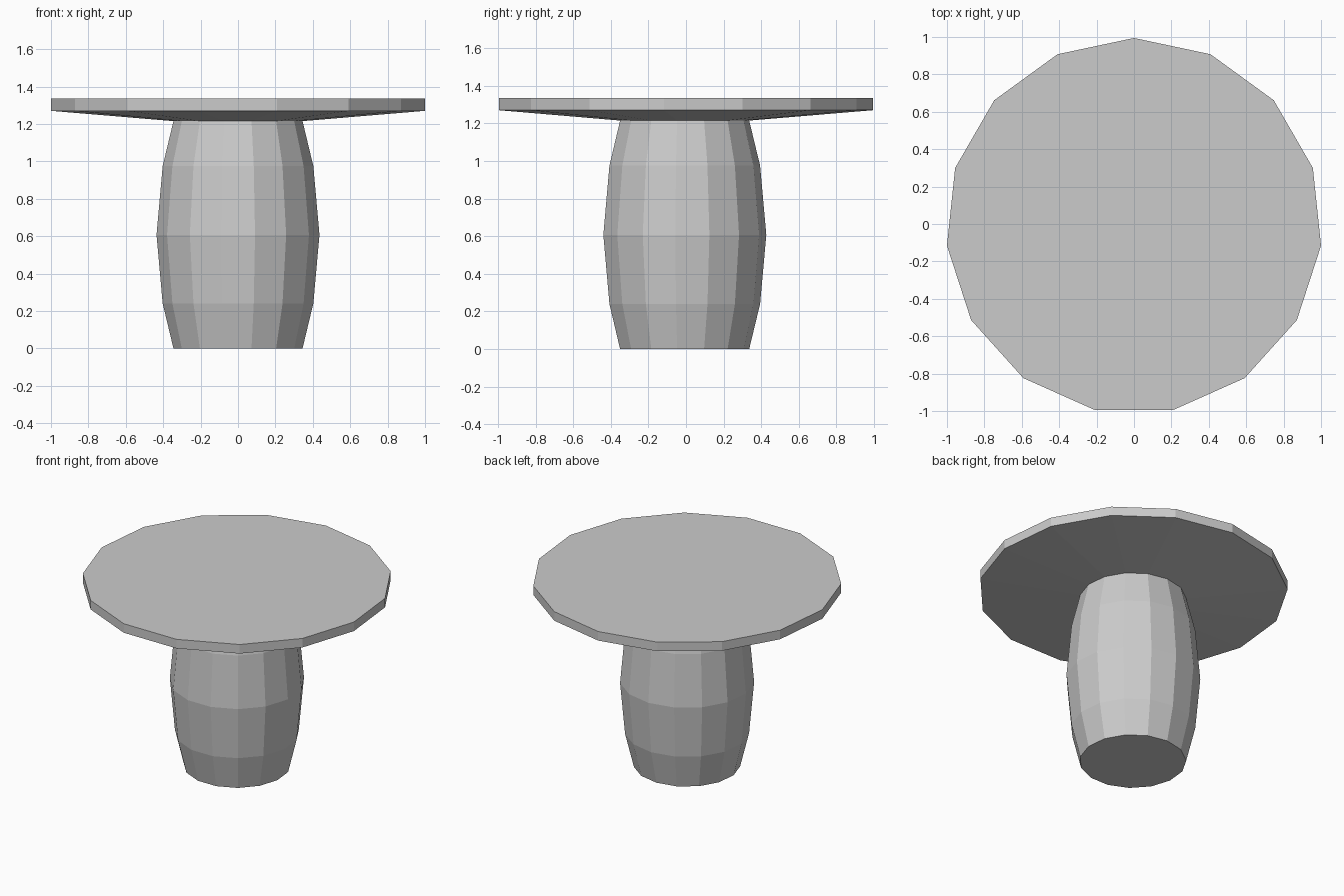
import bpy, bmesh, math

if "Cube" in bpy.data.objects:
    bpy.data.objects.remove(bpy.data.objects["Cube"])

SIDES = 15
Y_OFF = -0.011  # centres the odd-sided outline on y = 0


def lathe(name, profile, cap_bottom=False, cap_top=False):
    """Turn a (radius, z) profile into a flat-faced 15-sided solid."""
    bm = bmesh.new()
    rings = []
    for r, z in profile:
        ring = []
        for i in range(SIDES):
            a = math.pi / 2 + 2 * math.pi * i / SIDES
            ring.append(bm.verts.new((r * math.cos(a), r * math.sin(a) + Y_OFF, z)))
        rings.append(ring)
    for lo, hi in zip(rings, rings[1:]):
        for i in range(SIDES):
            j = (i + 1) % SIDES
            bm.faces.new((lo[i], lo[j], hi[j], hi[i]))
    if cap_bottom:
        bm.faces.new(rings[0][::-1])
    if cap_top:
        bm.faces.new(rings[-1])
    mesh = bpy.data.meshes.new(name)
    bm.to_mesh(mesh)
    bm.free()
    obj = bpy.data.objects.new(name, mesh)
    bpy.context.collection.objects.link(obj)
    return obj


# Barrel-shaped pedestal, open where it meets the top
lathe("pedestal", [(0.347, 0), (0.405, 0.24), (0.438, 0.607),
                   (0.405, 0.975), (0.347, 1.215)], cap_bottom=True)

# Table top with a shallow sloped underside
lathe("table_top", [(0.347, 1.215), (1.0055, 1.27), (1.0055, 1.335)], cap_top=True)
